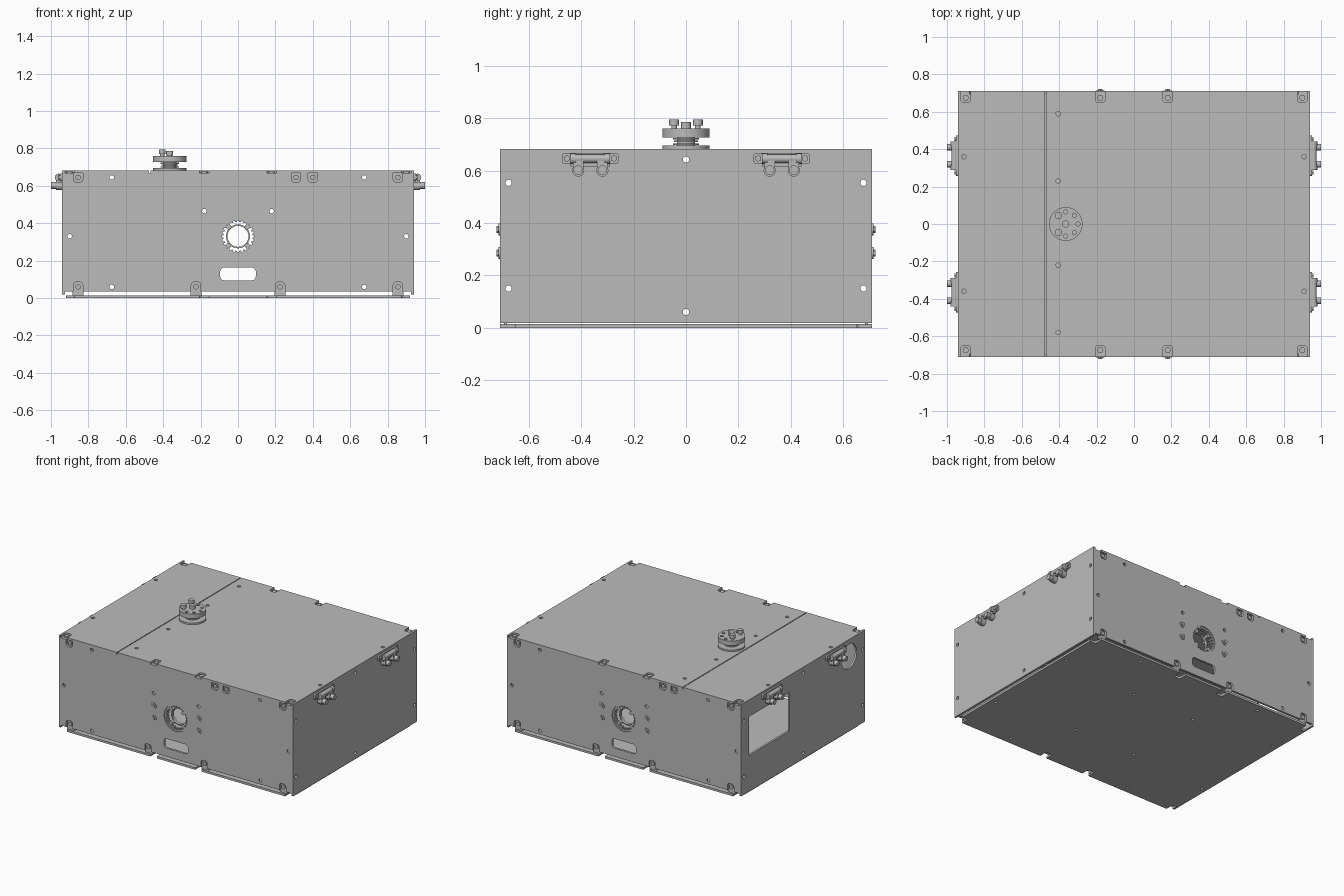
import bpy, bmesh, math
from mathutils import Vector, Matrix

cube = bpy.data.objects.get("Cube")
if cube:
    bpy.data.objects.remove(cube, do_unlink=True)

grey = bpy.data.materials.new("plain grey metal")
grey.use_nodes = True
grey.diffuse_color = (0.5, 0.5, 0.5, 1)
grey.node_tree.nodes["Principled BSDF"].inputs["Base Color"].default_value = (0.5, 0.5, 0.5, 1)

W, D, H, T = 0.94, 0.71, 0.683, 0.015   # half width, half depth, height, sheet thickness
X, Y, Z = Vector((1, 0, 0)), Vector((0, 1, 0)), Vector((0, 0, 1))


def box(x0, x1, y0, y1, z0, z1, rounding=0, axis=Z):
    """Block between limits, optionally with rounded edges along one axis."""
    def build(bm):
        size = Vector((x1 - x0, y1 - y0, z1 - z0))
        mid = Vector((x0 + x1, y0 + y1, z0 + z1)) / 2
        verts = bmesh.ops.create_cube(bm, size=1, matrix=Matrix.Translation(mid) @ Matrix.Diagonal(size.to_4d()))["verts"]
        if rounding:
            edges = {e for v in verts for e in v.link_edges
                     if abs((e.verts[0].co - e.verts[1].co).normalized().dot(axis)) > 0.9}
            bmesh.ops.bevel(bm, geom=list(edges), offset=rounding, segments=5, profile=0.5, affect='EDGES')
    return build


def rod(x, y, z, axis, r, length, sides=20):
    """Cylinder centred on a point."""
    def build(bm):
        m = Matrix.Translation((x, y, z)) @ axis.to_track_quat('Z', 'Y').to_matrix().to_4x4()
        bmesh.ops.create_cone(bm, cap_ends=True, segments=sides, radius1=r, radius2=r, depth=length, matrix=m)
    return build


def mesh_of(name, parts):
    bm = bmesh.new()
    for p in parts:
        p(bm)
    me = bpy.data.meshes.new(name)
    bm.to_mesh(me)
    bm.free()
    ob = bpy.data.objects.new(name, me)
    bpy.context.collection.objects.link(ob)
    return ob


def make(name, parts, cuts=(), turn=0):
    """Join parts, subtract cuts, then turn about the vertical axis."""
    ob = mesh_of(name, parts)
    if cuts:
        cutter = mesh_of(name + "_cutter", cuts)
        cutter.hide_render = True
        mod = ob.modifiers.new("cut", 'BOOLEAN')
        mod.object, mod.operation, mod.solver = cutter, 'DIFFERENCE', 'EXACT'
        mod.use_self = True
        deps = bpy.context.evaluated_depsgraph_get()
        ob_mesh = bpy.data.meshes.new_from_object(ob.evaluated_get(deps))
        ob.modifiers.clear()
        ob.data = ob_mesh
        bpy.data.objects.remove(cutter, do_unlink=True)
    ob.data.transform(Matrix.Rotation(turn, 4, 'Z'))
    ob.data.materials.clear()
    ob.data.materials.append(grey)
    bpy.ops.object.select_all(action='DESELECT')
    ob.select_set(True)
    bpy.context.view_layer.objects.active = ob
    bpy.ops.object.shade_smooth_by_angle(angle=math.radians(35))
    return ob


SIGNS = (-1, 1)
TOP_TABS = (-0.855, 0.31, 0.4, 0.855)
LOW_TABS = (-0.855, -0.225, 0.225, 0.855)
EDGE_TABS = (-0.9, -0.18, 0.18, 0.9)

# Front and back walls: the same panel turned half way round
for name, turn in (("front", 0), ("back", math.pi)):
    y0, y1 = -D, -D + T
    cuts = [rod(0, y0, 0.33, Y, 0.095, 0.1, 48),
            box(-0.095, 0.095, y0 - 0.05, y1 + 0.05, 0.095, 0.163, 0.02, Y)]
    for s in SIGNS:
        for x, z in ((0.675, 0.645), (0.675, 0.06), (0.9, 0.33), (0.18, 0.465)):
            cuts.append(rod(s * x, y0, z, Y, 0.012, 0.1))
    tabs, bolts = [], []
    for xs, z, lo, hi in ((TOP_TABS, 0.645, 0.62, 0.8), (LOW_TABS, 0.06, -0.1, 0.085)):
        for x in xs:
            cuts.append(box(x - 0.025, x + 0.025, y0 - 0.05, y1 + 0.05, lo, hi, 0.015, Y))
            tabs.append(box(x - 0.03, x + 0.03, y1, y1 + 0.012, max(lo, T) - 0.005, min(hi, H - T) + 0.005))
            bolts.append(rod(x, y1 - 0.003, z, Y, 0.014, 0.014))
    for s in SIGNS:
        for z in (0.285, 0.375):
            bolts += [rod(s * 0.18, y0 - 0.002, z, Y, 0.023, 0.006), rod(s * 0.18, y0 - 0.006, z, Y, 0.013, 0.012, 6)]
    make(name + "_wall", [box(-W + T, W - T, y0, y1, 0.034, H - T)], cuts, turn)
    make(name + "_wall_tabs", tabs, (), turn)
    make(name + "_wall_bolts", bolts, (), turn)
    # Mounting ring inside the round opening
    teeth = [rod(0.08 * math.cos(a), y1, 0.33 + 0.08 * math.sin(a), Y, 0.006, 0.05, 8)
             for a in (math.tau * i / 24 for i in range(24))]
    make(name + "_port_ring", [rod(0, y1 + 0.006, 0.33, Y, 0.0955, 0.03, 48)],
         [rod(0, y1, 0.33, Y, 0.078, 0.2, 48)] + teeth, turn)
    make(name + "_port_sleeve", [rod(0, y1 + 0.03, 0.33, Y, 0.064, 0.02, 40)],
         [rod(0, y1, 0.33, Y, 0.056, 0.3, 40)], turn)
    lugs = [rod(0.07 * math.cos(a), y1 + 0.02, 0.33 + 0.07 * math.sin(a), Y, 0.014, 0.05, 12)
            for a in (math.pi / 4 + math.pi / 2 * i for i in range(4))]
    make(name + "_port_bolts", lugs, (), turn)

# Side walls
for name, s in (("right", -1), ("left", 1)):
    x0, x1 = sorted((s * W, s * (W - T)))
    cuts = [rod(x0, y, z, X, 0.012, 0.1) for y in (-0.677, 0.677) for z in (0.15, 0.553)]
    cuts += [rod(x0, 0, z, X, 0.012, 0.1) for z in (0.06, 0.642)]
    if s < 0:
        cuts += [box(x0 - 0.1, x1 + 0.1, 0.155, 0.62, 0.28, 0.56),
                 rod(x0, -0.525, 0.56, X, 0.088, 0.1, 48)]
    make(name + "_wall", [box(x0, x1, -D, D, 0.018, H - T)], cuts)

# Floor and two-piece lid, notched along the front and back edges
def edge_notches(z):
    return [box(x - 0.026, x + 0.026, min(sy * 0.65, sy * 0.8), max(sy * 0.65, sy * 0.8), z - 0.05, z + 0.05, 0.015)
            for x in EDGE_TABS for sy in SIGNS]


floor_holes = [rod(sx * x, sy * y, 0, Z, 0.01, 0.1) for sx in SIGNS for sy in SIGNS
               for x, y in ((0.88, 0.36), (0.5, 0.66), (0.25, 0.3))]
make("floor_plate", [box(-0.92, 0.92, -D, D, 0, T)], edge_notches(0) + floor_holes)

side_holes = [rod(sx * 0.91, sy * 0.36, H, Z, 0.012, 0.1) for sx in SIGNS for sy in SIGNS]
row_holes = [rod(-0.405, y, H, Z, 0.012, 0.1) for y in (-0.58, -0.22, 0.23, 0.59)]
make("lid_main", [box(-0.469, W, -D, D, H - T, H)], edge_notches(H) + side_holes + row_holes)
make("lid_flap", [box(-W, -0.475, -D, D, H - T, H)], edge_notches(H) + side_holes)

tabs, bolts = [], []
for x in EDGE_TABS:
    for s in SIGNS:
        ya, yb = sorted((s * 0.64, s * (D - T)))
        tabs.append(box(x - 0.03, x + 0.03, ya, yb, H - T - 0.012, H - T - 0.001))
        bolts.append(rod(x, s * 0.675, H - T, Z, 0.016, 0.018))
make("lid_support_tabs", tabs)
make("lid_bolts", bolts)

# Turret on the lid: base, spring stack, disc and screws
kx = -0.365
make("turret_base", [rod(kx, 0, 0.689, Z, 0.09, 0.012, 48)])
make("turret_stem", [rod(kx, 0, 0.71, Z, 0.035, 0.04, 24)]
     + [rod(kx, 0, z, Z, r, 0.006, 32) for z, r in ((0.701, 0.05), (0.711, 0.045), (0.721, 0.05))])
ring = [rod(kx + 0.065 * math.cos(a), 0.065 * math.sin(a), 0.75, Z, 0.011, 0.1, 16)
        for a in (math.pi / 4 * i for i in (0, 1, 2, 6, 7))]
make("turret_disc", [rod(kx, 0, 0.743, Z, 0.09, 0.033, 48)], ring)
screws = []
for x, y, top in ((-0.405, 0.045, 0.795), (-0.405, -0.045, 0.795), (kx, 0, 0.785)):
    screws += [rod(x, y, (0.75 + top) / 2, Z, 0.011, top - 0.75, 16), rod(x, y, top - 0.012, Z, 0.019, 0.024, 18)]
make("turret_screws", screws)

# Hinges at the top of both side walls
for side, turn in (("left", 0), ("right", math.pi)):
    for place, yc in (("first", -0.365), ("second", 0.365)):
        leaf = [box(W, W + 0.012, yc - 0.108, yc + 0.108, 0.625, 0.667, 0.012, X),
                box(W, W + 0.02, yc - 0.075, yc + 0.075, 0.615, 0.645)]
        leaf += [rod(W + 0.014, yc + s * 0.09, 0.646, X, 0.013, 0.012, 6) for s in SIGNS]
        barrel = [rod(W + 0.02, yc, 0.645, Y, 0.016, 0.11, 20)]
        barrel += [rod(W + 0.02, yc + s * 0.065, 0.645, Y, 0.02, 0.02, 20) for s in SIGNS]
        feet = []
        for s in SIGNS:
            y = yc + s * 0.046
            feet += [box(W, W + 0.034, y - 0.02, y + 0.02, 0.6, 0.645),
                     rod(W + 0.017, y, 0.6, X, 0.023, 0.034, 20),
                     rod(W + 0.046, y, 0.602, X, 0.018, 0.028, 20)]
        for part, shapes in (("leaf", leaf), ("barrel", barrel), ("feet", feet)):
            make(f"{side}_{place}_hinge_{part}", shapes, (), turn)
